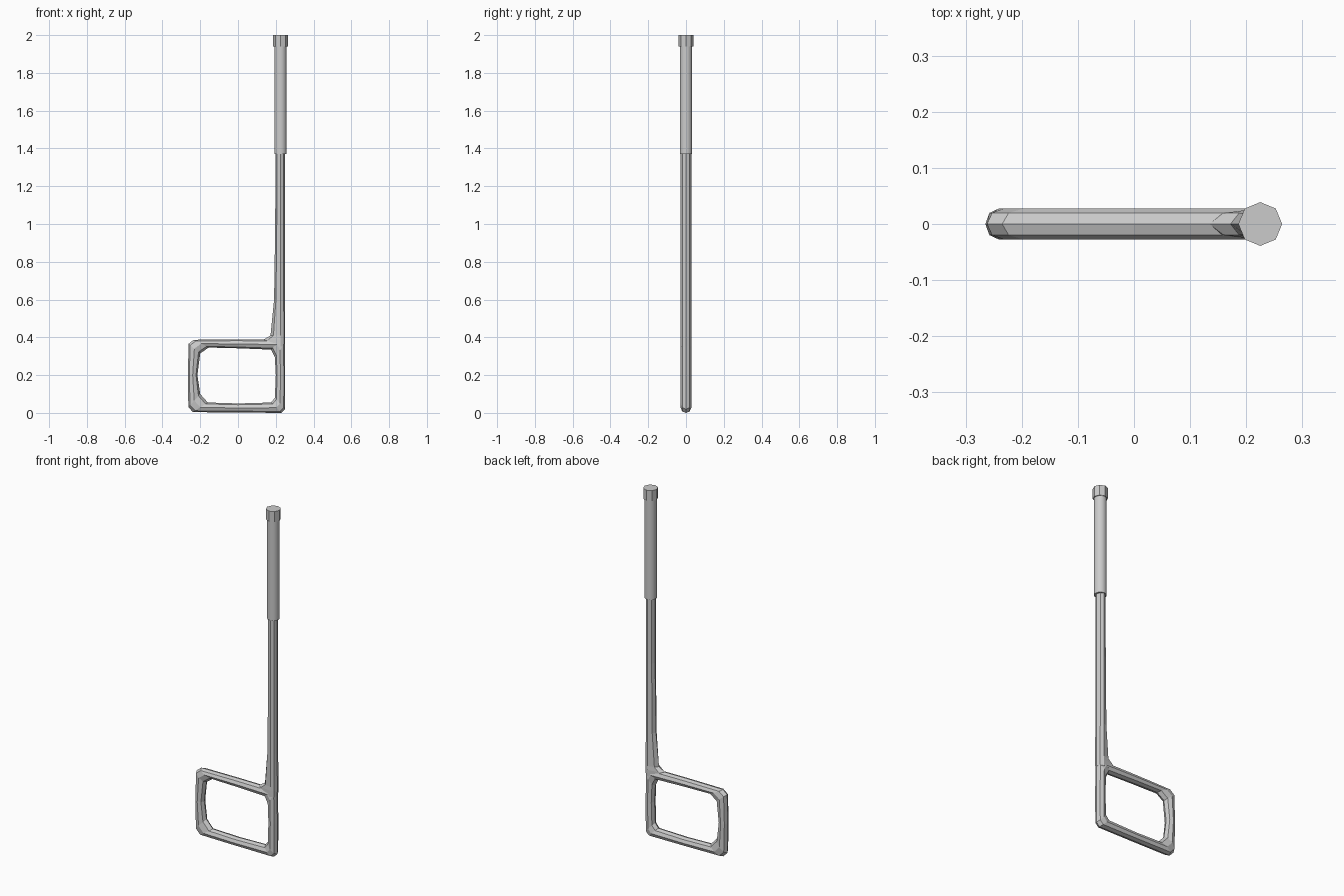
import bpy, bmesh, math

if "Cube" in bpy.data.objects:
    bpy.data.objects.remove(bpy.data.objects["Cube"])

CX = 0.225      # shaft axis
HALF_Y = 0.028  # half thickness of the tubing
N = 8


def make_object(name, rings, closed):
    """Skin a list of equal-sized rings; closed joins last to first, else caps the ends."""
    bm = bmesh.new()
    vs = [[bm.verts.new(p) for p in ring] for ring in rings]
    n, count = len(vs[0]), len(vs)
    for i in range(count if closed else count - 1):
        a, b = vs[i], vs[(i + 1) % count]
        for j in range(n):
            k = (j + 1) % n
            bm.faces.new((a[j], a[k], b[k], b[j]))
    if not closed:
        bm.faces.new(vs[0])
        bm.faces.new(vs[-1])
    bmesh.ops.recalc_face_normals(bm, faces=bm.faces)
    mesh = bpy.data.meshes.new(name)
    bm.to_mesh(mesh)
    bm.free()
    ob = bpy.data.objects.new(name, mesh)
    bpy.context.collection.objects.link(ob)
    return ob


def frame_ring(outer, inner):
    ring = []
    for j in range(N):
        a = 2 * math.pi * j / N
        t = 0.5 - 0.5 * math.cos(a)
        ring.append((outer[0] + (inner[0] - outer[0]) * t, HALF_Y * math.sin(a),
                     outer[1] + (inner[1] - outer[1]) * t))
    return ring


def tube_ring(z, left, right, ry, n=N):
    ring = []
    for j in range(n):
        a = 2 * math.pi * j / n
        c = math.cos(a)
        ring.append((CX + c * ((right - CX) if c > 0 else (CX - left)), ry * math.sin(a), z))
    return ring


# Rectangular frame loop: (outer, inner) points in the xz plane
stations = [
    ((-0.265, 0.20), (-0.215, 0.20)),
    ((-0.263, 0.03), (-0.20, 0.10)),
    ((-0.238, 0.004), (-0.16, 0.055)),
    ((0.00, 0.002), (0.00, 0.05)),
    ((0.23, 0.0), (0.175, 0.055)),
    ((0.25, 0.02), (0.195, 0.08)),
    ((0.25, 0.20), (0.20, 0.20)),
    ((0.249, 0.37), (0.195, 0.295)),
    ((0.235, 0.388), (0.175, 0.335)),
    ((0.00, 0.389), (0.00, 0.342)),
    ((-0.235, 0.387), (-0.155, 0.346)),
    ((-0.262, 0.365), (-0.20, 0.315)),
]
frame = make_object("frame_loop", [frame_ring(o, i) for o, i in stations], True)

# Shaft, flaring toward the frame on its inner side
profile = [(0.352, 0.115, 0.249), (0.388, 0.135, 0.25), (0.41, 0.172, 0.25),
           (0.60, 0.191, 0.249), (1.0, 0.197, 0.249), (1.40, 0.198, 0.249)]
shaft = make_object("shaft", [tube_ring(z, l, r, HALF_Y) for z, l, r in profile], False)

# Merge the shaft and frame into one piece
mod = frame.modifiers.new("join_shaft", "BOOLEAN")
mod.operation = "UNION"
mod.solver = "EXACT"
mod.object = shaft
shaft.hide_render = True
shaft.hide_set(True)

# Round grip sleeve
grip = make_object("grip", [tube_ring(z, CX - 0.033, CX + 0.033, 0.033, 16)
                            for z in (1.37, 1.95)], False)
bpy.context.view_layer.objects.active = grip
grip.select_set(True)
bpy.ops.object.shade_smooth_by_angle(angle=math.radians(40))

# Octagonal end cap
make_object("end_cap", [tube_ring(z, CX - 0.039, CX + 0.039, 0.039)
                        for z in (1.94, 2.0)], False)
